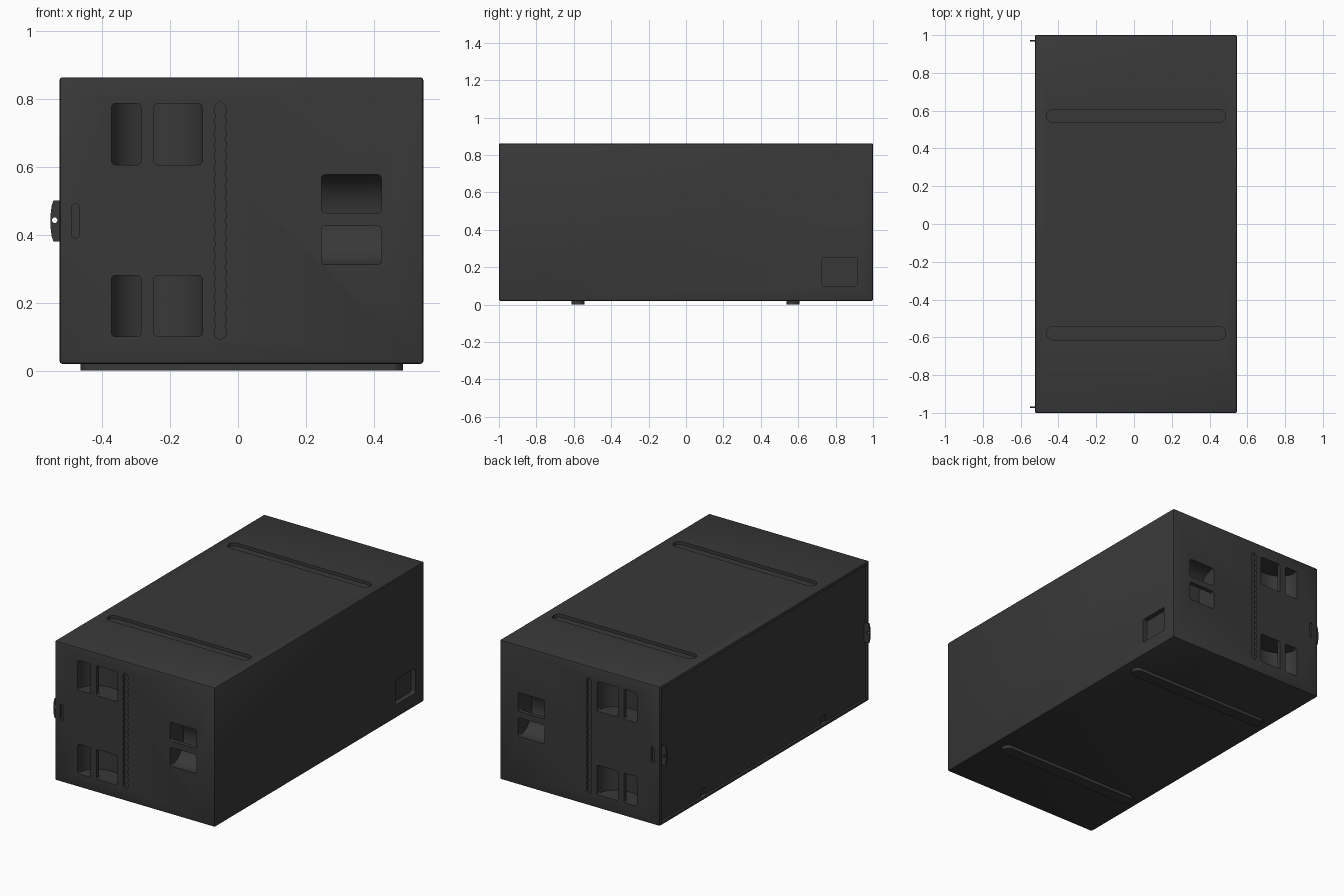
import bpy, bmesh, math

if "Cube" in bpy.data.objects:
    bpy.data.objects.remove(bpy.data.objects["Cube"])

mat = bpy.data.materials.new("dark_paint")
mat.diffuse_color = (0.04, 0.04, 0.04, 1)
mat.use_nodes = True
mat.node_tree.nodes["Principled BSDF"].inputs["Base Color"].default_value = mat.diffuse_color
AXES = {'x': (1, 2, 0), 'y': (0, 2, 1), 'z': (0, 1, 2)}


def prism(name, profiles, axis, lo, hi):
    """Extrude closed 2D profiles along an axis between lo and hi."""
    a, b, c = AXES[axis]
    bm = bmesh.new()
    for pts in profiles:
        rings = []
        for d in (lo, hi):
            ring = []
            for p in pts:
                co = [0, 0, 0]
                co[a], co[b], co[c] = p[0], p[1], d
                ring.append(bm.verts.new(co))
            rings.append(ring)
            bm.faces.new(ring)
        n = len(pts)
        for i in range(n):
            j = (i + 1) % n
            bm.faces.new((rings[0][i], rings[0][j], rings[1][j], rings[1][i]))
    bmesh.ops.recalc_face_normals(bm, faces=bm.faces)
    me = bpy.data.meshes.new(name)
    bm.to_mesh(me)
    bm.free()
    me.materials.append(mat)
    ob = bpy.data.objects.new(name, me)
    bpy.context.collection.objects.link(ob)
    return ob


def rrect(a0, a1, b0, b1, r=0.0, n=5):
    """Rounded rectangle outline."""
    if r == 0:
        return [(a0, b0), (a1, b0), (a1, b1), (a0, b1)]
    r = min(r, (a1 - a0) / 2 - 1e-4, (b1 - b0) / 2 - 1e-4)
    pts = []
    for k, (ca, cb) in enumerate([(a1 - r, b1 - r), (a0 + r, b1 - r), (a0 + r, b0 + r), (a1 - r, b0 + r)]):
        for i in range(n + 1):
            t = math.pi / 2 * (k + i / n)
            pts.append((ca + r * math.cos(t), cb + r * math.sin(t)))
    return pts


def bowl(a0, a1, s, y0=0.975, depth=0.11, n=20):
    """Half-ellipse cup section reaching inward from the end face s."""
    m, h = (a0 + a1) / 2, (a1 - a0) / 2
    return [(m + h * math.cos(math.pi * i / n), s * (y0 - depth * math.sin(math.pi * i / n)))
            for i in range(n + 1)]


def apply_mod(ob, mod):
    bpy.context.view_layer.objects.active = ob
    bpy.ops.object.modifier_apply(modifier=mod.name)


def cut(ob, cutter):
    mod = ob.modifiers.new("cut", 'BOOLEAN')
    mod.operation, mod.solver, mod.object = 'DIFFERENCE', 'EXACT', cutter
    apply_mod(ob, mod)
    bpy.data.objects.remove(cutter)


def bevel(ob, w, seg=2):
    mod = ob.modifiers.new("bevel", 'BEVEL')
    mod.width, mod.segments = w, seg
    apply_mod(ob, mod)


# Cabinet shell
X0, X1, Z0, Z1 = -0.525, 0.545, 0.02, 0.862
cab = prism("cabinet", [rrect(X0, X1, Z0, Z1)], 'y', -1, 1)
bevel(cab, 0.008)

# Scalloped rigging track outline
N, STEPS = 20, 6
side = []
for i in range(N * STEPS + 1):
    side.append((0.012 + 0.006 * abs(math.sin(math.pi * i / STEPS)), 0.098 + 0.685 * i / (N * STEPS)))
track = [(-0.052 + w, z) for w, z in side] + [(-0.052, 0.792)]
track += [(-0.052 - w, z) for w, z in reversed(side)] + [(-0.052, 0.09)]

# End faces: handle cups, grip openings, track and latch slot
openings = []
for z in (0.10, 0.605):
    openings += [rrect(-0.372, -0.285, z, z + 0.18, 0.012), rrect(-0.247, -0.105, z, z + 0.18, 0.012)]
openings += [rrect(0.245, 0.422, 0.312, 0.425, 0.012), rrect(0.245, 0.422, 0.463, 0.576, 0.012)]
for s in (-1, 1):
    for z in (0.10, 0.605):
        cut(cab, prism("cup_cutter", [bowl(-0.374, -0.103, s)], 'z', z - 0.002, z + 0.182))
    c = prism("cup_cutter", [[(z, y) for z, y in bowl(0.31, 0.578, s)]], 'z', 0.243, 0.424)
    for v in c.data.vertices:
        v.co = (v.co.z, v.co.y, v.co.x)
    bm = bmesh.new()
    bm.from_mesh(c.data)
    bmesh.ops.recalc_face_normals(bm, faces=bm.faces)
    bm.to_mesh(c.data)
    bm.free()
    cut(cab, c)
    cut(cab, prism("opening_cutter", openings, 'y', *sorted((s * 1.02, s * 0.958))))
    cut(cab, prism("slot_cutter", [track, rrect(-0.49, -0.466, 0.39, 0.49, 0.012)],
                   'y', *sorted((s * 1.02, s * 0.985))))

# Stacking grooves on top, matching skids below
skid = [rrect(-0.463, 0.485, y - 0.035, y + 0.035, 0.035, 8) for y in (-0.578, 0.572)]
cut(cab, prism("groove_cutter", skid, 'z', Z1 - 0.018, Z1 + 0.02))
prism("skids", skid, 'z', 0, 0.025)

# Connector recess and grille recess
cut(cab, prism("connector_cutter", [rrect(0.727, 0.915, 0.10, 0.25, 0.01)], 'x', X1 - 0.03, X1 + 0.02))
cut(cab, prism("grille_cutter", [rrect(-0.982, 0.982, Z0 + 0.018, Z1 - 0.018)], 'x', X0 - 0.02, X0 + 0.03))

# Grille panel with two small notches at its lower edge
grille = prism("grille", [rrect(-0.979, 0.979, Z0 + 0.021, Z1 - 0.021)], 'x', X0 + 0.01, X0 + 0.035)
cut(grille, prism("notch_cutter", [rrect(y - 0.025, y + 0.025, 0.03, 0.085) for y in (-0.578, 0.572)],
                  'x', X0, X0 + 0.022))

# Latch ears beside the grille
ear = [(-0.50, 0.50), (-0.543, 0.50), (-0.548, 0.485), (-0.551, 0.46), (-0.551, 0.42),
       (-0.548, 0.395), (-0.543, 0.38), (-0.50, 0.38)]
hole = [(-0.539 + 0.008 * math.cos(i * math.pi / 8), 0.442 + 0.008 * math.sin(i * math.pi / 8)) for i in range(16)]
for s, label in ((-1, "front"), (1, "back")):
    e = prism(label + "_latch_ear", [ear], 'y', s * 0.97 - 0.005, s * 0.97 + 0.005)
    cut(e, prism("hole_cutter", [hole], 'y', s * 0.97 - 0.02, s * 0.97 + 0.02))

# Smooth curved surfaces, keep edges sharp
for ob in bpy.context.scene.objects:
    ob.select_set(True)
bpy.context.view_layer.objects.active = cab
bpy.ops.object.shade_smooth_by_angle(angle=math.radians(30))
